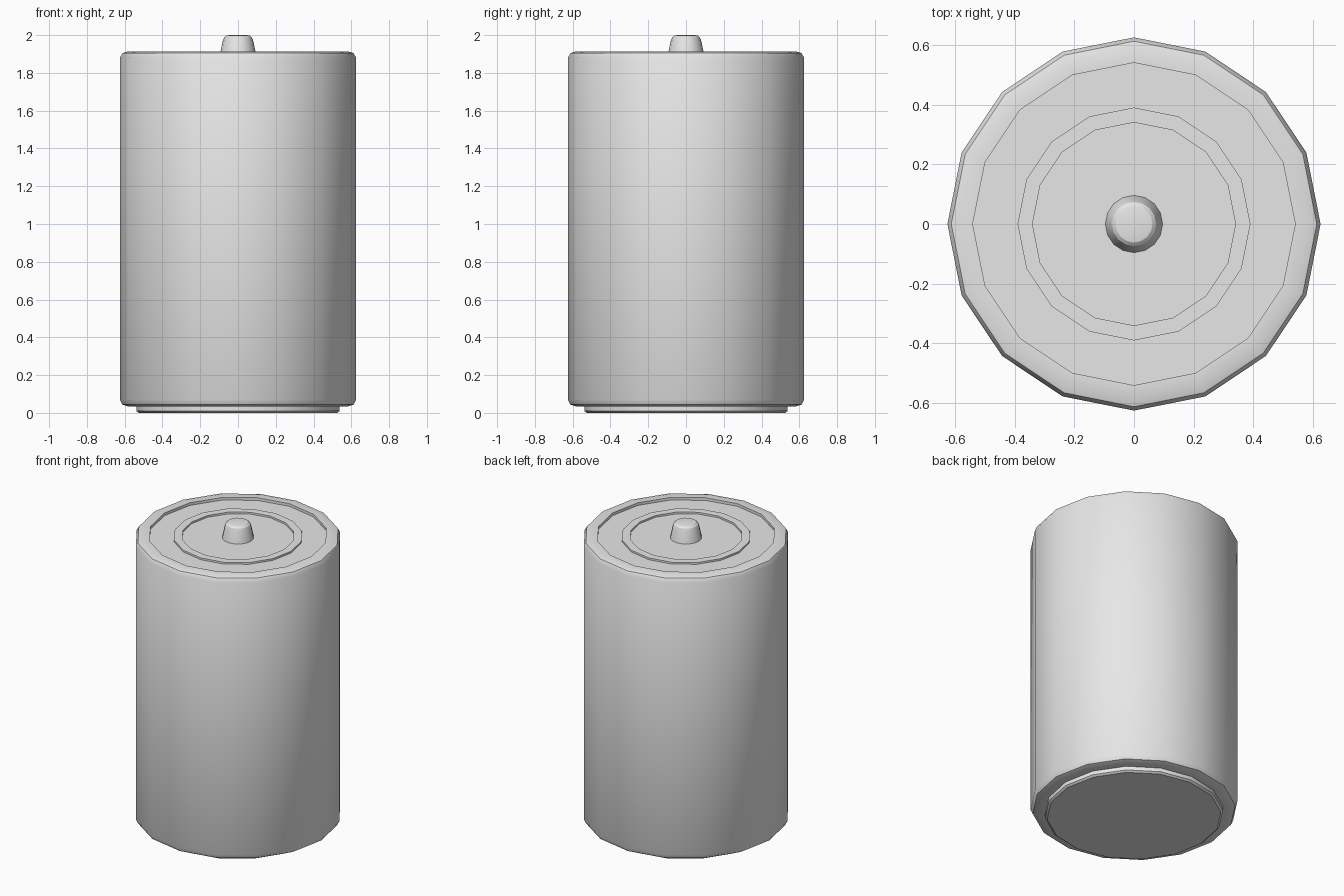
import bpy
import bmesh
import math

SIDES = 16

cube = bpy.data.objects.get("Cube")
if cube:
    bpy.data.objects.remove(cube, do_unlink=True)

# Single bare metal colour
metal = bpy.data.materials.new("light grey metal")
metal.use_nodes = True
grey = (0.8, 0.8, 0.8, 1.0)
metal.diffuse_color = grey
metal.node_tree.nodes["Principled BSDF"].inputs["Base Color"].default_value = grey


def lathe(name, profile, cap_start=False, cap_end=False):
    """Turn (radius, height) points, listed bottom to top, around the z axis."""
    bm = bmesh.new()
    rings = []
    for radius, z in profile:
        ring = []
        for i in range(SIDES):
            a = math.tau * i / SIDES
            ring.append(bm.verts.new((radius * math.cos(a), radius * math.sin(a), z)))
        rings.append(ring)
    for low, high in zip(rings, rings[1:]):
        for i in range(SIDES):
            j = (i + 1) % SIDES
            bm.faces.new((low[i], low[j], high[j], high[i]))
    if cap_start:
        bm.faces.new(rings[0][::-1])
    if cap_end:
        bm.faces.new(rings[-1])
    mesh = bpy.data.meshes.new(name)
    bm.to_mesh(mesh)
    bm.free()
    mesh.materials.append(metal)
    obj = bpy.data.objects.new(name, mesh)
    bpy.context.collection.objects.link(obj)
    bpy.ops.object.select_all(action='DESELECT')
    obj.select_set(True)
    bpy.context.view_layer.objects.active = obj
    bpy.ops.object.shade_smooth_by_angle(angle=math.radians(30))
    return obj


# Casing with rolled edges and a shallow recess in the top
FLOOR = 1.895
lathe("casing", [(0.54, 0.035), (0.585, 0.035), (0.612, 0.044), (0.625, 0.07),
                 (0.625, 1.88), (0.612, 1.905), (0.585, 1.913), (0.54, 1.913),
                 (0.54, FLOOR)], cap_start=True, cap_end=True)

# Thin raised seal ring around the terminal
lathe("seal_ring", [(0.39, FLOOR), (0.39, FLOOR + 0.012),
                    (0.34, FLOOR + 0.012), (0.34, FLOOR)])

# Positive terminal: tapered nub with a rounded top
lathe("terminal_nub", [(0.096, FLOOR), (0.082, 1.965), (0.074, 1.987),
                       (0.062, 1.997), (0.045, 2.0)], cap_end=True)

# Negative contact plate under the casing
lathe("base_plate", [(0.525, 0.0), (0.538, 0.01), (0.538, 0.036)], cap_start=True)
